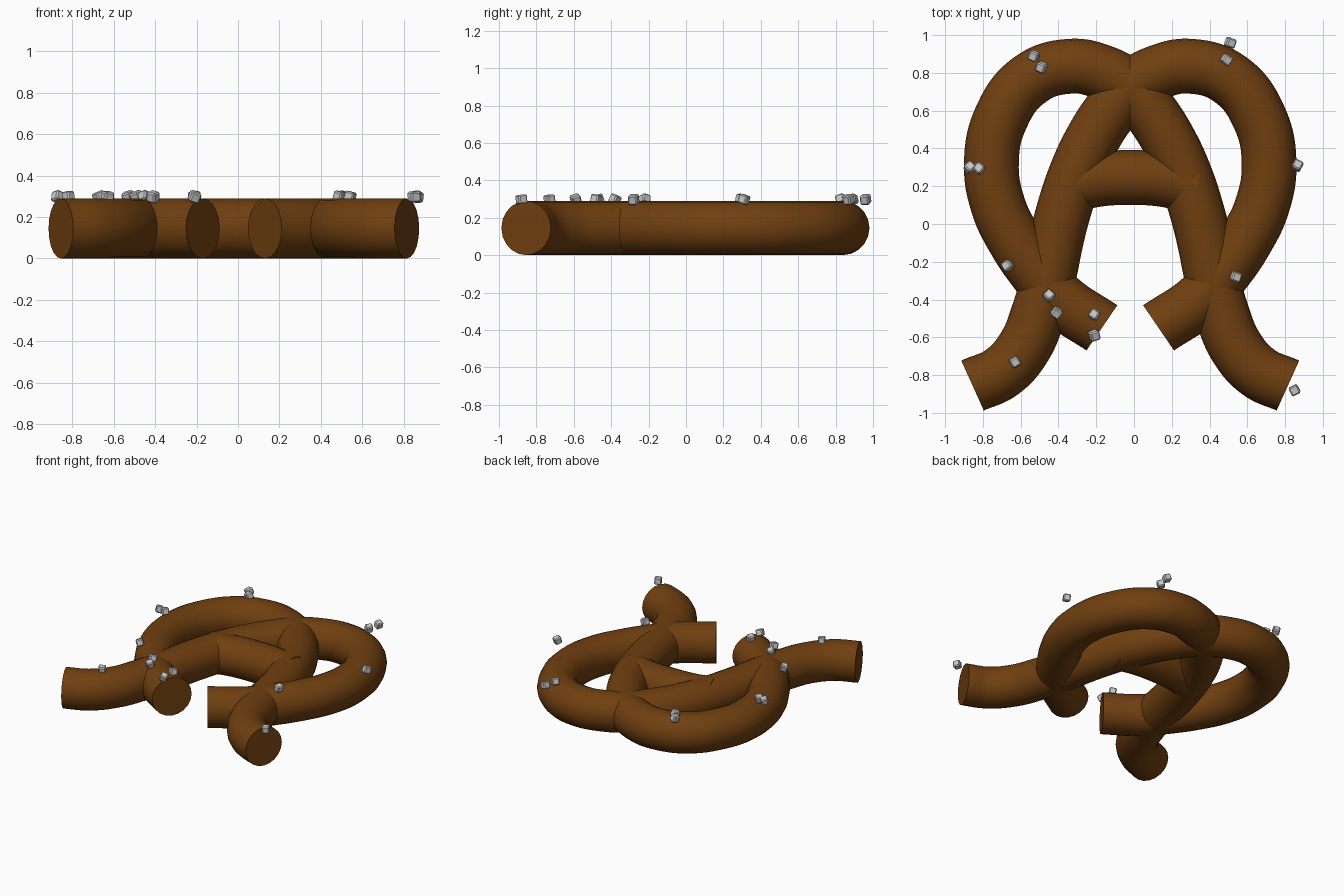
import bpy, bmesh, random
from mathutils import Matrix, Euler, Vector

random.seed(4)
cube = bpy.data.objects.get("Cube")
if cube:
    bpy.data.objects.remove(cube, do_unlink=True)

RADIUS = 0.145
CENTRE_X = -0.02


def material(name, rgb, roughness):
    mat = bpy.data.materials.new(name)
    mat.use_nodes = True
    mat.diffuse_color = (*rgb, 1)
    bsdf = mat.node_tree.nodes["Principled BSDF"]
    bsdf.inputs["Base Color"].default_value = (*rgb, 1)
    bsdf.inputs["Roughness"].default_value = roughness
    return mat


crust = material("baked_brown", (0.16, 0.05, 0.005), 0.6)
salt = material("salt_grey", (0.58, 0.58, 0.58), 0.5)


def dough_tube(name, path, side=1):
    """Round capped rope through a flat path, mirrored when side is -1."""
    curve = bpy.data.curves.new(name, "CURVE")
    curve.dimensions = "3D"
    curve.bevel_depth = RADIUS
    curve.bevel_resolution = 8
    curve.resolution_u = 10
    curve.use_fill_caps = True
    spline = curve.splines.new("BEZIER")
    spline.bezier_points.add(len(path) - 1)
    for point, (x, y) in zip(spline.bezier_points, path):
        point.co = (CENTRE_X + side * x, y, RADIUS)
        point.handle_left_type = point.handle_right_type = "AUTO"
    curve.materials.append(crust)
    obj = bpy.data.objects.new(name, curve)
    bpy.context.collection.objects.link(obj)
    bpy.ops.object.select_all(action="DESELECT")
    obj.select_set(True)
    bpy.context.view_layer.objects.active = obj
    bpy.ops.object.convert(target="MESH")
    bpy.ops.object.shade_smooth_by_angle()
    return obj


# Each strand: inner tip, big loop, crossing at the back, then the far leg and foot
strand = [(0.15, -0.55), (0.37, -0.40), (0.50, -0.25), (0.615, -0.08),
          (0.70, 0.10), (0.735, 0.32), (0.685, 0.56), (0.53, 0.765),
          (0.32, 0.835), (0.15, 0.805), (0, 0.72), (-0.11, 0.59),
          (-0.205, 0.44), (-0.285, 0.27), (-0.355, 0.06), (-0.395, -0.1),
          (-0.43, -0.27), (-0.485, -0.47), (-0.56, -0.65), (-0.68, -0.785),
          (-0.835, -0.855)]
dough_tube("left_loop_strand", strand)
dough_tube("right_loop_strand", strand, -1)

# Gently bowed bar between the legs
dough_tube("cross_bar", [(-0.35, 0.195), (-0.18, 0.235), (0, 0.246),
                         (0.18, 0.235), (0.35, 0.195)])

# Coarse salt crystals scattered on the top
spots = [(-0.53, 0.89), (-0.49, 0.83), (-0.87, 0.30), (-0.82, 0.295),
         (-0.67, -0.22), (-0.45, -0.38), (-0.41, -0.47), (-0.21, -0.48),
         (-0.21, -0.59), (-0.63, -0.73), (0.51, 0.96), (0.49, 0.87),
         (0.865, 0.31), (0.54, -0.28), (0.85, -0.88)]
bm = bmesh.new()
for x, y in spots:
    turn = Euler([random.uniform(-0.4, 0.4), random.uniform(-0.4, 0.4),
                  random.uniform(0, 3)]).to_matrix().to_4x4()
    place = Matrix.Translation(Vector((x, y, 0.298))) @ turn
    crystal = bmesh.ops.create_cube(bm, size=0.05, matrix=place)["verts"]
    edges = {e for v in crystal for e in v.link_edges}
    bmesh.ops.bevel(bm, geom=list(edges), offset=0.007, segments=1,
                    affect="EDGES")
mesh = bpy.data.meshes.new("salt_crystals")
bm.to_mesh(mesh)
bm.free()
mesh.materials.append(salt)
bpy.context.collection.objects.link(bpy.data.objects.new("salt_crystals", mesh))
